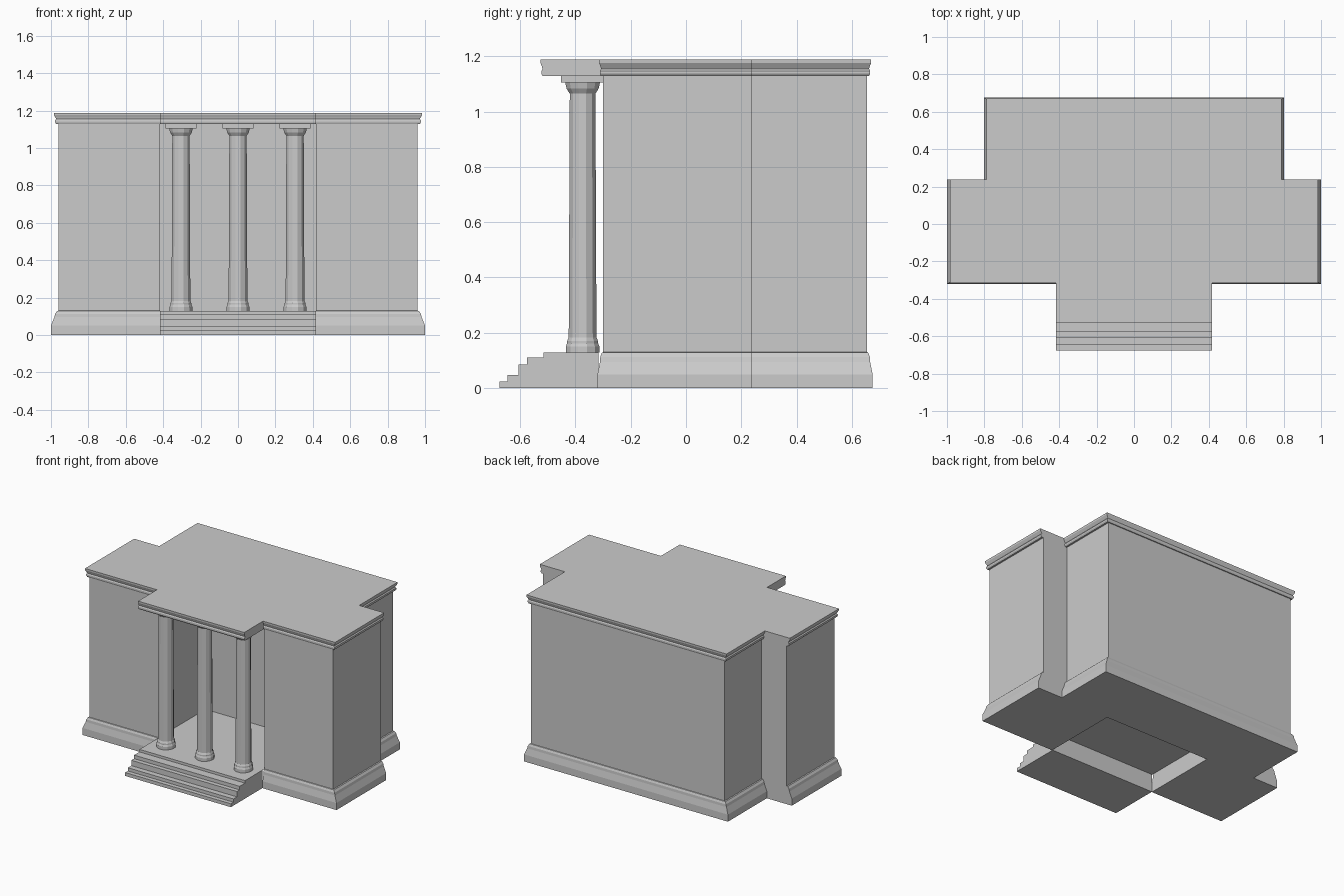
import bpy, bmesh, math

if "Cube" in bpy.data.objects:
    bpy.data.objects.remove(bpy.data.objects["Cube"])


def make_object(name, bm):
    bmesh.ops.recalc_face_normals(bm, faces=bm.faces[:])
    me = bpy.data.meshes.new(name)
    bm.to_mesh(me)
    bm.free()
    ob = bpy.data.objects.new(name, me)
    bpy.context.collection.objects.link(ob)
    return ob


def loft(name, rings):
    """Join equal-length rings of points with quads and cap both ends."""
    bm = bmesh.new()
    loops = [[bm.verts.new(p) for p in ring] for ring in rings]
    for a, b in zip(loops, loops[1:]):
        n = len(a)
        for i in range(n):
            j = (i + 1) % n
            bm.faces.new((a[i], a[j], b[j], b[i]))
    bm.faces.new(loops[0][::-1])
    bm.faces.new(loops[-1])
    return make_object(name, bm)


def plan(ox, oy, z, porch_y):
    """Mirrored floor plan; mouldings grow by ox sideways, oy front and back."""
    half = [(0.418, porch_y), (0.418, -0.30 - oy), (0.96 + ox, -0.30 - oy),
            (0.96 + ox, 0.238), (0.763 + ox, 0.238), (0.763 + ox, 0.655 + oy)]
    pts = half + [(-x, y) for x, y in reversed(half)]
    return [(x, y, z) for x, y in pts]


# Walls with moulded plinth, notched at the front for the recessed porch
wall_profile = [(0.04, 0.020, 0.0), (0.04, 0.020, 0.05), (0.022, 0.011, 0.095),
                (0.018, 0.010, 0.113), (0.008, 0.004, 0.128), (0.0, 0.0, 0.13),
                (0.0, 0.0, 1.13)]
loft("walls", [plan(ox, oy, z, 0.23) for ox, oy, z in wall_profile])

# Flat roof slab with cornice, projecting over the porch
roof_profile = [(0.012, 0.007, 1.128), (0.018, 0.011, 1.137), (0.018, 0.011, 1.147),
                (0.012, 0.007, 1.155), (0.018, 0.010, 1.165), (0.024, 0.014, 1.175),
                (0.025, 0.015, 1.188)]
loft("roof", [plan(ox, oy, z, -0.512 - oy) for ox, oy, z in roof_profile])

# Entrance steps
step_profile = [(-0.317, 0.0), (-0.675, 0.0), (-0.675, 0.024), (-0.645, 0.024),
                (-0.645, 0.047), (-0.606, 0.047), (-0.606, 0.085), (-0.575, 0.085),
                (-0.575, 0.11), (-0.515, 0.11), (-0.515, 0.128), (-0.317, 0.128)]
loft("steps", [[(x, y, z) for y, z in step_profile] for x in (-0.416, 0.416)])

# Porch floor, a single sheet that is open underneath
bm = bmesh.new()
bm.faces.new([bm.verts.new((x, y, 0.128)) for x, y in
              ((-0.418, -0.317), (0.418, -0.317), (0.418, 0.23), (-0.418, 0.23))])
make_object("porch_floor", bm)

# Columns with round base, tapered shaft, flared capital and square abacus
SIDES = 12
column_profile = [(0.063, 0.128), (0.063, 0.150), (0.058, 0.162), (0.058, 0.170),
                  (0.052, 0.183), (0.048, 1.065), (0.060, 1.083), (0.065, 1.105)]
COL_Y = -0.374
for cx, side in ((-0.305, "left"), (0.0, "middle"), (0.305, "right")):
    loft(side + "_column",
         [[(cx + r * math.cos(math.tau * (i + 0.5) / SIDES),
            COL_Y + r * math.sin(math.tau * (i + 0.5) / SIDES), z)
           for i in range(SIDES)] for r, z in column_profile])
    loft(side + "_abacus",
         [[(cx + 0.082 * sx, COL_Y - 0.003 + 0.076 * sy, z)
           for sx, sy in ((-1, -1), (1, -1), (1, 1), (-1, 1))] for z in (1.105, 1.129)])
